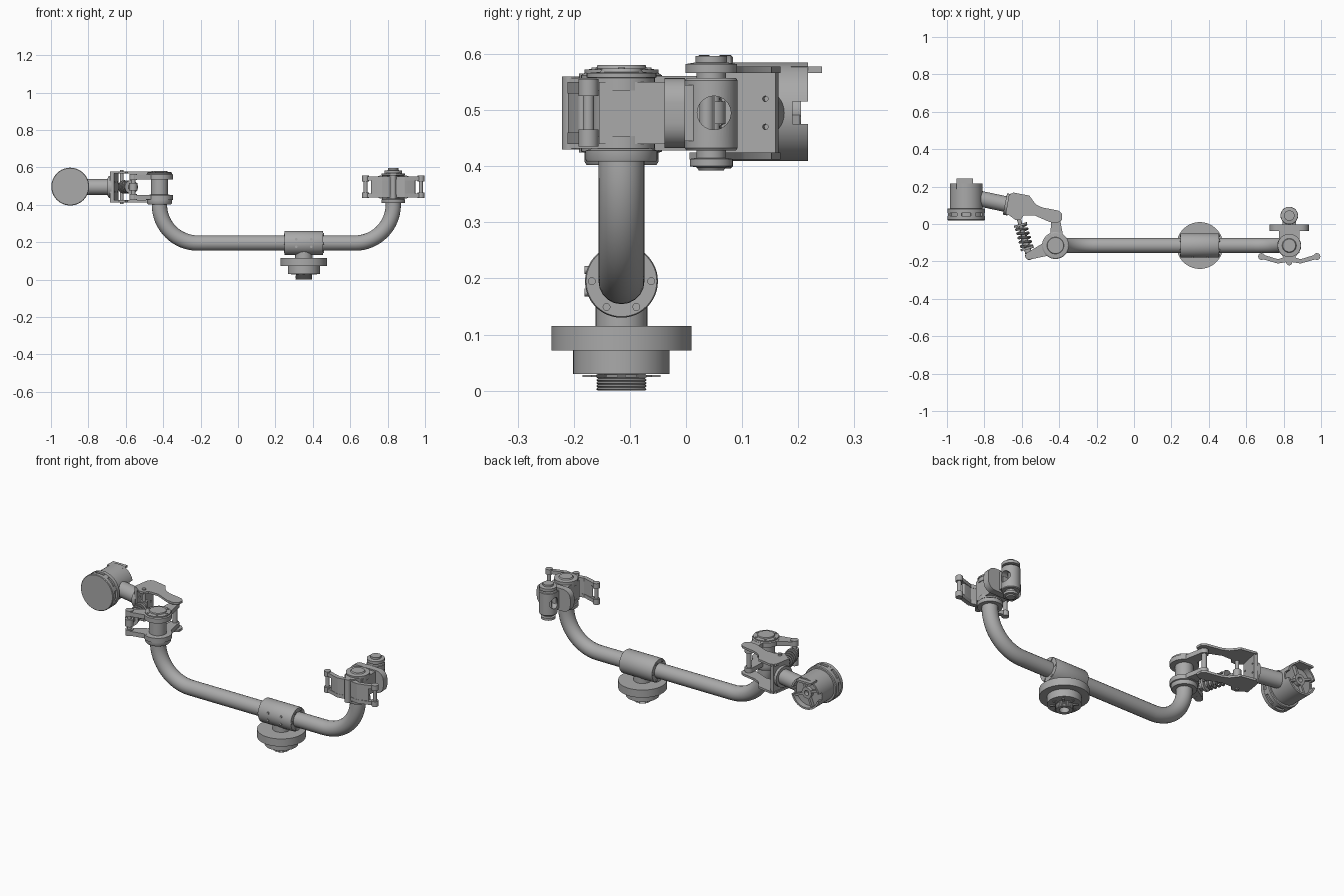
import bpy, bmesh, math
from mathutils import Vector, Matrix

if "Cube" in bpy.data.objects:
    bpy.data.objects.remove(bpy.data.objects["Cube"], do_unlink=True)

grey = bpy.data.materials.new("machined_grey")
grey.use_nodes = True
grey.diffuse_color = (0.4, 0.4, 0.4, 1)
grey.node_tree.nodes["Principled BSDF"].inputs["Base Color"].default_value = (0.4, 0.4, 0.4, 1)
X, Y, Z = Vector((1, 0, 0)), Vector((0, 1, 0)), Vector((0, 0, 1))
parts = []


def finish(name, bm):
    bmesh.ops.recalc_face_normals(bm, faces=bm.faces)
    mesh = bpy.data.meshes.new(name)
    bm.to_mesh(mesh)
    bm.free()
    mesh.materials.append(grey)
    ob = bpy.data.objects.new(name, mesh)
    bpy.context.collection.objects.link(ob)
    parts.append(ob)
    return ob


def lathe(name, origin, axis, profile, n=40):
    """Spin (radius, height) points about an axis."""
    bm = bmesh.new()
    vs = [bm.verts.new((r, 0, h)) for r, h in profile]
    es = [bm.edges.new(p) for p in zip(vs, vs[1:])]
    bmesh.ops.spin(bm, geom=vs + es, axis=Z, cent=(0, 0, 0), angle=math.tau, steps=n)
    bmesh.ops.remove_doubles(bm, verts=bm.verts, dist=1e-5)
    turn = Vector(axis).to_track_quat('Z', 'Y').to_matrix().to_4x4()
    bm.transform(Matrix.Translation(origin) @ turn)
    return finish(name, bm)


def rod(name, a, b, r, n=32):
    d = Vector(b) - Vector(a)
    return lathe(name, a, d, [(0, 0), (r, 0), (r, d.length), (0, d.length)], n)


def post(name, x, y, z0, z1, r, n=32):
    return rod(name, (x, y, z0), (x, y, z1), r, n)


def box(name, centre, size, turn=0, axis='Z'):
    bm = bmesh.new()
    bmesh.ops.create_cube(bm, size=1)
    bm.transform(Matrix.Translation(centre) @ Matrix.Rotation(turn, 4, axis) @ Matrix.Diagonal((*size, 1)))
    return finish(name, bm)


def link(name, circles, z0, z1, n=32):
    """Flat link: the hull around circles (x, y, radius)."""
    bm = bmesh.new()
    for x, y, r in circles:
        for k in range(n):
            a = math.tau * k / n
            for z in (z0, z1):
                bm.verts.new((x + r * math.cos(a), y + r * math.sin(a), z))
    out = bmesh.ops.convex_hull(bm, input=bm.verts)
    bmesh.ops.delete(bm, geom=list({v for v in out["geom_interior"] if isinstance(v, bmesh.types.BMVert)}), context='VERTS')
    bmesh.ops.dissolve_limit(bm, angle_limit=0.01, verts=bm.verts, edges=bm.edges)
    return finish(name, bm)


def prism(name, outline, z0, z1):
    bm = bmesh.new()
    face = bm.faces.new([bm.verts.new((x, y, z0)) for x, y in outline])
    out = bmesh.ops.extrude_face_region(bm, geom=[face])
    bmesh.ops.translate(bm, vec=(0, 0, z1 - z0), verts=[v for v in out["geom"] if isinstance(v, bmesh.types.BMVert)])
    return finish(name, bm)


def bake(ob):
    return bpy.data.meshes.new_from_object(ob.evaluated_get(bpy.context.evaluated_depsgraph_get()))


def cut(ob, *cutters):
    for c in cutters:
        mod = ob.modifiers.new("cut", 'BOOLEAN')
        mod.operation, mod.solver, mod.object = 'DIFFERENCE', 'EXACT', c
    mesh = bake(ob)
    ob.modifiers.clear()
    ob.data = mesh
    for c in cutters:
        parts.remove(c)
        bpy.data.objects.remove(c, do_unlink=True)


def tube(name, points, r, sides=6):
    curve = bpy.data.curves.new(name, 'CURVE')
    curve.dimensions, curve.bevel_depth, curve.bevel_resolution = '3D', r, sides
    curve.use_fill_caps = True
    s = curve.splines.new('POLY')
    s.points.add(len(points) - 1)
    for p, co in zip(s.points, points):
        p.co = (*co, 1)
    tmp = bpy.data.objects.new(name + "_path", curve)
    bpy.context.collection.objects.link(tmp)
    bm = bmesh.new()
    bm.from_mesh(bake(tmp))
    bpy.data.objects.remove(tmp, do_unlink=True)
    return finish(name, bm)


PY, LX, RX, MID = -0.115, -0.42, 0.83, 0.495   # pipe plane, pipe ends, joint height

# Bent main pipe
bend = 0.205
arc = [math.pi / 2 * k / 16 for k in range(17)]
path = [(LX, PY, 0.43)]
path += [(LX + bend - bend * math.cos(a), PY, 0.4 - bend * math.sin(a)) for a in arc]
path += [(RX - bend + bend * math.sin(a), PY, 0.4 - bend * math.cos(a)) for a in arc]
tube("main_pipe", path + [(RX, PY, 0.43)], 0.041, 8)

# Clamp collar with end bolts and front bolts
BX = 0.352
lathe("clamp_collar", (BX - 0.103, PY, 0.195), X, [(0.04, 0), (0.063, 0), (0.065, 0.004), (0.065, 0.202), (0.063, 0.206), (0.04, 0.206)], 48)
for k in range(6):
    a = math.tau * (k + 0.5) / 6 + math.pi / 6
    y, z = PY + 0.053 * math.cos(a), 0.195 + 0.053 * math.sin(a)
    rod("collar_end_bolt", (BX - 0.107, y, z), (BX + 0.107, y, z), 0.007, 12)
for x in (-0.04, 0.04):
    for z in (0.175, 0.215):
        rod("collar_front_bolt", (BX + x, PY - 0.066, z), (BX + x, PY, z), 0.007, 12)

# Mounting base with through holes and threaded spigot
base = lathe("base_flange", (BX, PY, 0), Z, [(0, 0.072), (0.125, 0.072), (0.125, 0.115), (0, 0.115)], 64)
cut(base, *[post("hole", BX, PY + s * 0.103, 0.05, 0.13, 0.014) for s in (-1, 1)])
post("base_neck", BX, PY, 0.11, 0.18, 0.046)
post("base_hub", BX, PY, 0.03, 0.075, 0.086, 48)
thread = [(0.025, 0.035), (0.025, 0)]
for k in range(6):
    thread += [(0.042, 0.0055 * k), (0.045, 0.0055 * k + 0.0025)]
lathe("threaded_spigot", (BX, PY, 0), Z, thread + [(0.042, 0.035)])
for k in range(8):
    a = math.tau * k / 8
    box("lock_washer_tab", (BX + 0.057 * math.cos(a), PY + 0.057 * math.sin(a), 0.026), (0.025, 0.014, 0.004), a)

# Left joint: stacked hub, cap and paired links
lathe("left_hub", (LX, PY, 0), Z, [(0, 0.402), (0.062, 0.402), (0.066, 0.408), (0.066, 0.424), (0.072, 0.426),
      (0.072, 0.452), (0.045, 0.454), (0.045, 0.534), (0.072, 0.536), (0.072, 0.562), (0.066, 0.566),
      (0.066, 0.572), (0.045, 0.574), (0.043, 0.58), (0, 0.58)], 48)
for k in range(6):
    a = math.tau * k / 6
    post("cap_bolt", LX + 0.055 * math.cos(a), PY + 0.055 * math.sin(a), 0.565, 0.576, 0.006, 12)
SX, SY, PX, PV = -0.56, -0.17, -0.42, 0.037
for z in (0.428, 0.536):
    link("shock_arm", [(SX, SY, 0.02), (LX, PY, 0.045)], z, z + 0.025)
    link("rear_arm", [(PX, PV, 0.022), (LX + 0.01, PY, 0.04)], z, z + 0.025)
    post("shock_boss", SX, SY, z - 0.004, z + 0.029, 0.021)
post("shock_pin", SX, SY, 0.43, 0.56, 0.011)
post("rear_pin", PX, PV, 0.415, 0.577, 0.013)

# Coil shock absorber
a, b = Vector((SX, SY, MID)), Vector((-0.622, 0.05, MID))
d = (b - a).normalized()
side = d.cross(Z)
post("shock_eye", SX, SY, MID - 0.02, MID + 0.02, 0.022)
rod("shock_body", a, a + d * 0.11, 0.018)
rod("shock_rod", a, b, 0.011)
for t in (0.035, 0.165):
    rod("spring_seat", a + d * t, a + d * (t + 0.012), 0.036)
coil = []
for k in range(121):
    t = math.tau * 5 * k / 120
    coil.append(a + d * (0.048 + 0.118 * k / 120) + (side * math.cos(t) + Z * math.sin(t)) * 0.03)
tube("coil_spring", coil, 0.006, 2)

# Fork bracket: two shaped plates and a drilled back wall
fork = [(-0.645, 0.168), (-0.56, 0.152), (-0.525, 0.105), (-0.49, 0.088), (-0.405, 0.072), (-0.384, 0.055),
        (-0.384, 0.022), (-0.41, 0.006), (-0.45, 0.01), (-0.53, 0.045), (-0.59, 0.045), (-0.605, 0.022),
        (-0.635, 0.022), (-0.665, 0.045), (-0.685, 0.06), (-0.67, 0.15)]
prism("fork_plate_lower", fork, 0.412, 0.424)
prism("fork_plate_upper", fork, 0.566, 0.578)
tilt = -0.21
wall = box("fork_wall", (-0.662, 0.106, MID), (0.022, 0.115, 0.166), tilt)
cut(wall, *[rod("hole", (-0.72, 0.118 + y, MID + z), (-0.6, 0.092 + y, MID + z), 0.005, 12)
            for y in (-0.04, 0.04) for z in (-0.025, 0.025)])
post("shock_top_pin", -0.622, 0.05, 0.405, 0.585, 0.01)
post("shock_top_eye", -0.622, 0.05, MID - 0.02, MID + 0.02, 0.02)

# Neck to the drum
rod("drum_neck", (-0.86, 0.143, MID), (-0.665, 0.102, MID), 0.042)
rod("neck_flange", (-0.69, 0.107, MID), (-0.665, 0.102, MID), 0.058)

# Drum with slotted front ring and hollow back
DX = -0.897
drum = lathe("drum", (DX, 0, MID + 0.002), Y, [(0, 0.02), (0.098, 0.02), (0.101, 0.023), (0.101, 0.042), (0.09, 0.042),
       (0.09, 0.06), (0.101, 0.06), (0.101, 0.08), (0.097, 0.084), (0.088, 0.084), (0.088, 0.217),
       (0.078, 0.217), (0.078, 0.185), (0.03, 0.185), (0.03, 0.205), (0.014, 0.205), (0.014, 0.18), (0, 0.18)], 64)
cut(drum, *[box("notch", (DX + s * 0.085, 0.21, MID), (0.06, 0.04, 0.04)) for s in (-1, 1)])
for k in range(8):
    t = math.tau * (k + 0.5) / 8
    x, z = math.cos(t), math.sin(t)
    box("ring_bridge", (DX + 0.09 * x, 0.051, MID + 0.002 + 0.09 * z), (0.019, 0.02, 0.025), -t, 'Y')
    if k % 2:
        box("drum_spoke", (DX + 0.053 * x, 0.193, MID + 0.002 + 0.053 * z), (0.055, 0.02, 0.012), -t, 'Y')
box("drum_tab", (DX - 0.008, 0.215, 0.572), (0.09, 0.055, 0.011))

# Right joint: hub on the pipe end and pointed body
lathe("right_hub", (RX, PY, 0), Z, [(0, 0.408), (0.062, 0.408), (0.064, 0.412), (0.064, 0.428), (0.052, 0.432),
      (0.052, 0.556), (0.062, 0.558), (0.062, 0.566), (0.038, 0.568), (0.034, 0.574), (0, 0.574)], 48)
for z in (0.432, 0.535):
    link("body_plate", [(RX, PY, 0.06), (RX, -0.205, 0.015)], z, z + 0.022)
box("body_core", (RX, -0.095, MID), (0.11, 0.12, 0.11))
post("nose_pin", RX, -0.205, 0.43, 0.56, 0.016)
post("cap_bolt_front", RX, -0.165, 0.55, 0.562, 0.007, 12)

# Side levers, mirrored
for s in (-1, 1):
    tip, knee = (RX + s * 0.148, -0.174), (RX + s * 0.06, -0.2)
    for z in (0.44, 0.53):
        link("lever_bar", [(*tip, 0.012), (*knee, 0.011)], z, z + 0.02)
        link("lever_root", [(*knee, 0.011), (RX, -0.185, 0.016)], z, z + 0.02)
        post("lever_boss", *tip, z - 0.005, z + 0.025, 0.018)
    link("lever_web", [(RX + s * 0.11, -0.185, 0.008), (*knee, 0.01)], 0.455, 0.535)
    link("lever_web_root", [(*knee, 0.01), (RX, -0.185, 0.012)], 0.445, 0.545)
    post("lever_pin", *tip, 0.44, 0.55, 0.01)

# Rounded mounting plate and vertical socket with a cross hole
bm = bmesh.new()
bmesh.ops.create_cube(bm, size=1)
bm.transform(Matrix.Translation((RX, -0.02, MID)) @ Matrix.Diagonal((0.21, 0.036, 0.125, 1)))
bmesh.ops.bevel(bm, geom=[e for e in bm.edges if abs((e.verts[0].co - e.verts[1].co).y) > 0.01],
                offset=0.045, segments=6, affect='EDGES', profile=0.5)
finish("mounting_plate", bm)
box("socket_neck", (RX, 0.01, MID), (0.07, 0.03, 0.1))
CY = 0.045
socket = lathe("socket", (RX, CY, 0), Z, [(0, 0.428), (0.044, 0.428), (0.047, 0.432), (0.047, 0.553), (0.044, 0.557), (0, 0.557)], 48)
cut(socket, rod("hole", (RX - 0.1, CY + 0.005, MID), (RX + 0.1, CY + 0.005, MID), 0.03))
box("socket_blade", (RX, CY + 0.005, MID), (0.05, 0.004, 0.07))
lathe("upper_knob", (RX, CY, 0), Z, [(0, 0.55), (0.026, 0.55), (0.026, 0.566), (0.046, 0.566), (0.046, 0.582), (0.028, 0.585), (0.028, 0.596), (0, 0.596)])
lathe("lower_knob", (RX, CY, 0), Z, [(0, 0.392), (0.022, 0.392), (0.026, 0.398), (0.038, 0.4), (0.038, 0.413), (0.026, 0.415), (0.026, 0.435), (0, 0.435)])

# Smooth shading with sharp edges kept
bpy.ops.object.select_all(action='DESELECT')
for ob in parts:
    ob.select_set(True)
bpy.context.view_layer.objects.active = parts[0]
bpy.ops.object.shade_smooth_by_angle(angle=math.radians(35))
